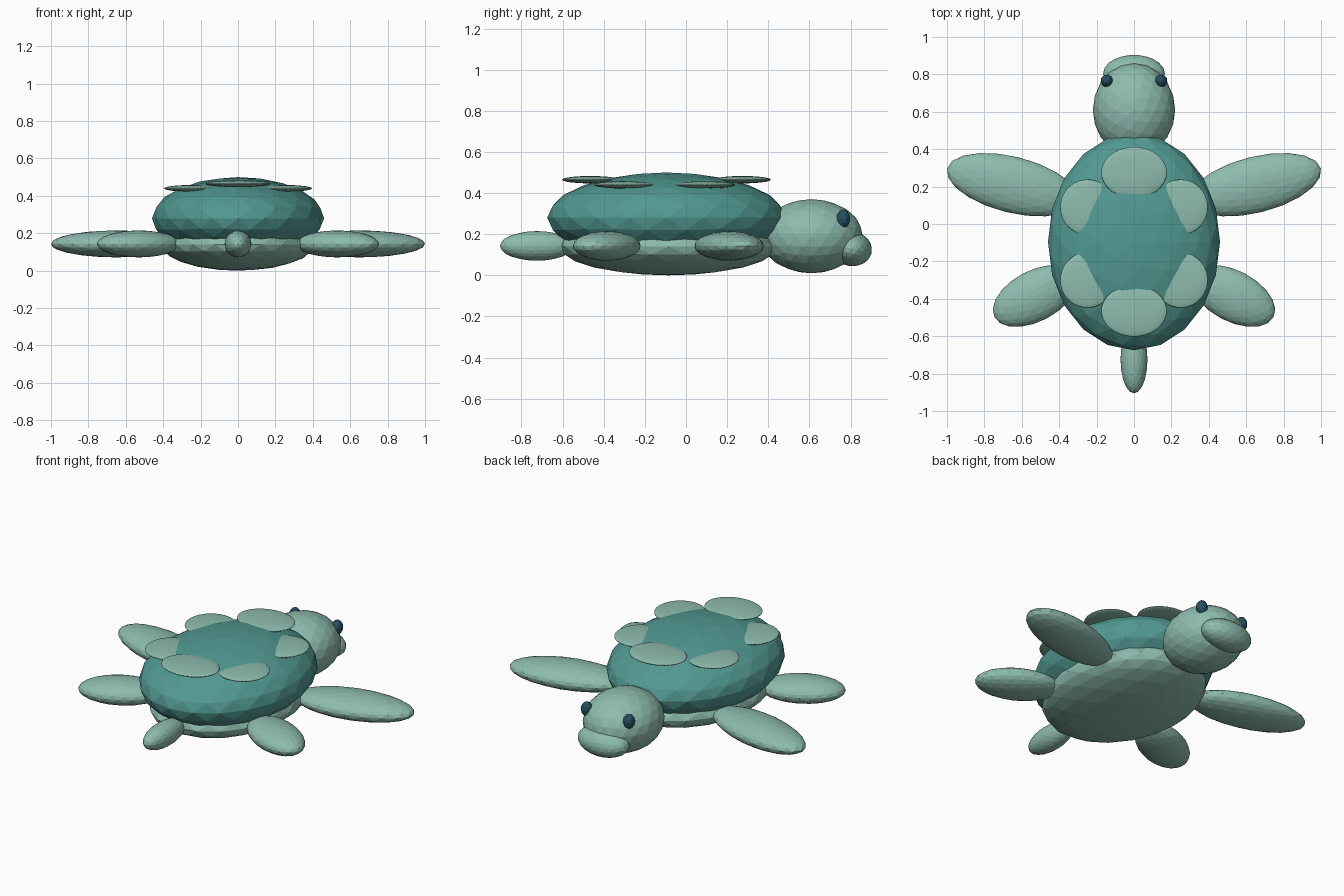
import bpy
from math import radians

cube = bpy.data.objects.get("Cube")
if cube:
    bpy.data.objects.remove(cube, do_unlink=True)


def make_material(name, rgb):
    mat = bpy.data.materials.new(name)
    mat.use_nodes = True
    mat.diffuse_color = (*rgb, 1)
    bsdf = next(n for n in mat.node_tree.nodes if n.type == 'BSDF_PRINCIPLED')
    bsdf.inputs["Base Color"].default_value = (*rgb, 1)
    return mat


skin = make_material("pale sage green", (0.27, 0.50, 0.42))
teal = make_material("shell teal", (0.085, 0.32, 0.29))
dark = make_material("dark blue eye", (0.02, 0.08, 0.12))


def blob(name, center, half_size, mat, detail=3, turn=(0, 0, 0)):
    """Faceted ellipsoid with the given centre, half sizes and rotation in degrees."""
    bpy.ops.mesh.primitive_ico_sphere_add(
        subdivisions=detail, radius=1, location=center,
        rotation=[radians(a) for a in turn])
    obj = bpy.context.object
    obj.name = name
    obj.scale = half_size
    obj.data.materials.append(mat)
    return obj


# Body
blob("shell", (0, -0.095, 0.28), (0.46, 0.58, 0.22), teal)
blob("belly", (0, -0.085, 0.14), (0.41, 0.53, 0.14), skin)
blob("tail", (0, -0.725, 0.143), (0.072, 0.18, 0.072), skin)

# Head
blob("head", (0, 0.61, 0.19), (0.22, 0.25, 0.18), skin)
blob("snout", (0, 0.805, 0.13), (0.165, 0.1, 0.085), skin, turn=(-12, 0, 0))

# Scutes along the middle of the shell
for name, y in (("front_scute", 0.275), ("back_scute", -0.465)):
    blob(name, (0, y, 0.465), (0.175, 0.137, 0.018), skin, 4)

# Paired parts
for side, s in (("left", 1), ("right", -1)):
    blob(f"{side}_eye", (s * 0.145, 0.765, 0.275), (0.034, 0.034, 0.045), dark, 2,
         (0, 0, -s * 30))
    blob(f"{side}_front_flipper", (s * 0.65, 0.21, 0.143), (0.36, 0.15, 0.072), skin,
         turn=(0, 0, s * 14))
    blob(f"{side}_back_flipper", (s * 0.53, -0.385, 0.143), (0.244, 0.136, 0.072), skin,
         turn=(0, 0, -s * 27.7))
    for end, y in (("front", 0.09), ("back", -0.3)):
        blob(f"{side}_{end}_side_scute", (s * 0.25, y, 0.44), (0.145, 0.148, 0.018),
             skin, 4)
